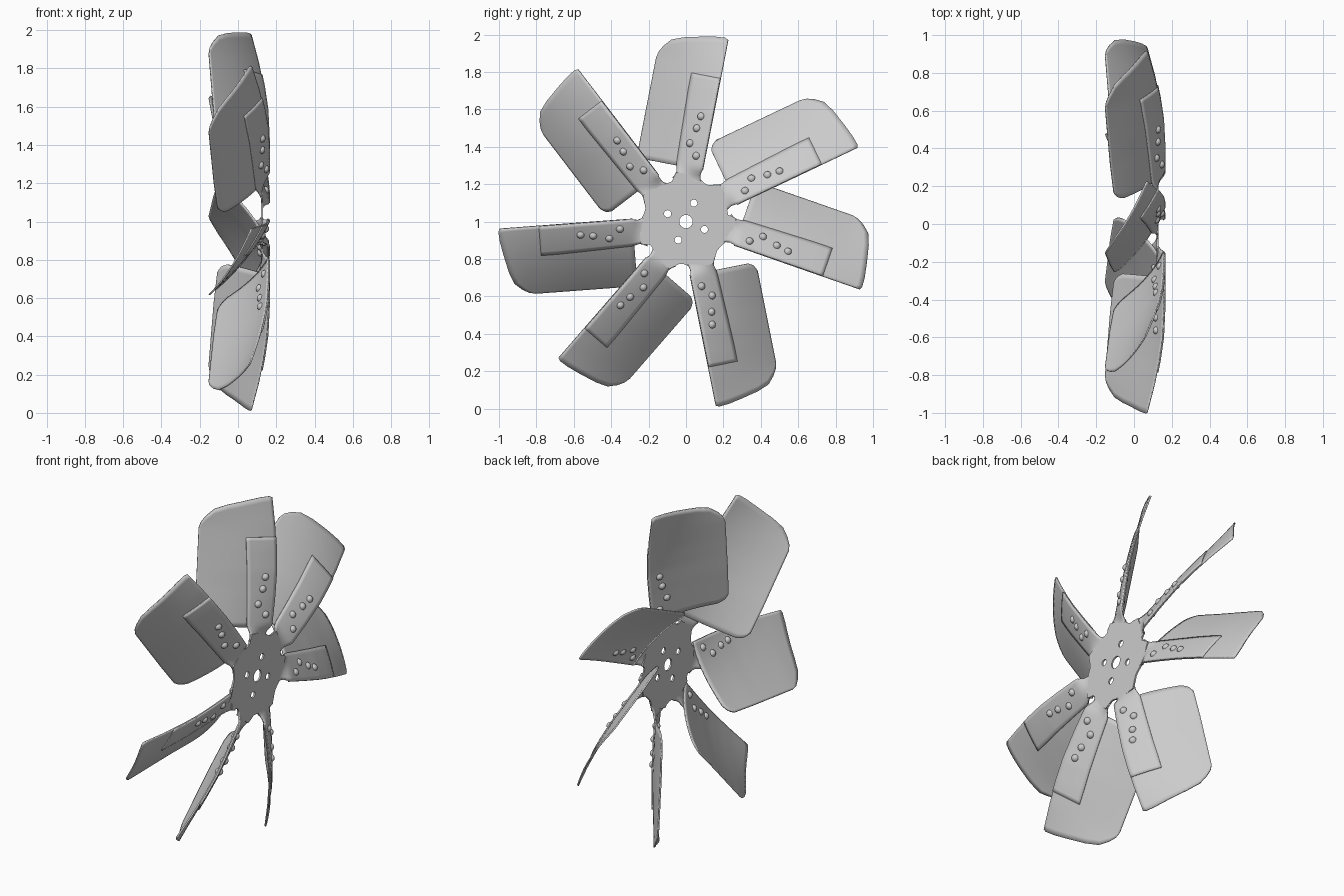
import bpy, bmesh, math
from mathutils import Matrix, Vector

if "Cube" in bpy.data.objects:
    bpy.data.objects.remove(bpy.data.objects["Cube"])

AXIS_Z = 1.0
HUB_X = 0.125
ANGLES = [79.0, 127.4, 184.3, 229.0, 281.3, 340.8, 385.4]   # uneven blade spacing


def interp(x, pts):
    for (a, p), (b, q) in zip(pts, pts[1:]):
        if x <= b:
            return p + (q - p) * max(0, (x - a) / (b - a))
    return pts[-1][1]


# Pitched, cambered blade surface: u is radial, v runs across the blade
LEAD = [(.28, .158), (.45, .157), (.6, .15), (.72, .133), (.85, .107), (1.0, .068)]
TRAIL = [(.28, -.10), (.5, -.125), (.85, -.153), (1.0, -.153)]
V0, V1 = -.036, .322


def surf(u, v):
    t = (v - V0) / (V1 - V0)
    a, b = interp(u, LEAD), interp(u, TRAIL)
    return a + (b - a) * t + interp(u, [(.3, .034), (1, .018)]) * 4 * t * (1 - t)


def normal(u, v):
    e = .004
    du = (surf(u + e, v) - surf(u - e, v)) / (2 * e)
    dv = (surf(u, v + e) - surf(u, v - e)) / (2 * e)
    return Vector((1, -du, -dv)).normalized()


def sheet(name, rows):
    """Grid of points turned into a thin smooth plate."""
    bm = bmesh.new()
    grid = [[bm.verts.new(p) for p in r] for r in rows]
    for r, s in zip(grid, grid[1:]):
        for i in range(len(r) - 1):
            bm.faces.new((r[i], r[i + 1], s[i + 1], s[i]))
    bmesh.ops.recalc_face_normals(bm, faces=bm.faces)
    me = bpy.data.meshes.new(name)
    bm.to_mesh(me)
    bm.free()
    return me


def place(me, name, angle, thick=0):
    ob = bpy.data.objects.new(name, me)
    bpy.context.collection.objects.link(ob)
    ob.location.z = AXIS_Z
    ob.rotation_euler.x = math.radians(angle)
    if thick:
        m = ob.modifiers.new("thickness", 'SOLIDIFY')
        m.thickness, m.offset = thick, 0
    return ob


# Blade: rounded trailing corners come from the inner and outer radius profiles
TIP = [(V0, .997), (-.02, 1.004), (.03, 1.0), (.1, .987), (.2, .964), (.26, .94),
       (.295, .9), (.314, .865), (V1, .83)]
ROOT = [(V0, .285), (.285, .285), (.31, .305), (V1, .335)]
vs = [V0, -.02, 0, .03, .065, .1, .135, .17, .2, .23, .26, .28, .295, .306, .314, V1]
rows = []
for v in vs:
    a, b = interp(v, ROOT), interp(v, TIP)
    us = [a + (b - a) * i / 24 for i in range(25)]
    rows.append([(surf(u, v), u, v) for u in us])
blade_mesh = sheet("blade", rows)

# Arm: neck twists from the flat hub into the blade pitch, then overlaps the blade
rows = []
for i in range(29):
    u = .215 + (.785 - .215) * i / 28
    k = min(1, max(0, (u - .225) / .075))
    k = k * k * (3 - 2 * k)
    lo = interp(u, [(.2, -.05), (.25, -.028), (.3, -.036), (1, -.036)])
    hi = interp(u, [(.2, .125), (.25, .098), (.3, .105), (.7, .118), (.785, .118)])
    row = []
    for j in range(9):
        v = lo + (hi - lo) * j / 8
        p = Vector((surf(max(u, .28), v), u, v)) + normal(max(u, .3), v) * .006 * k
        p.x = HUB_X + (p.x - HUB_X) * k
        row.append(p)
    rows.append(row)
arm_mesh = sheet("arm", rows)

# Rivets that show on both faces of the blade
bm = bmesh.new()
for u, v in [(.355, .01), (.415, .055), (.5, .035), (.567, .025)]:
    n = normal(u, v)
    mat = Matrix.Translation(Vector((surf(u, v), u, v)) + n * .003) \
        @ n.to_track_quat('Z', 'Y').to_matrix().to_4x4()
    bmesh.ops.create_uvsphere(bm, u_segments=12, v_segments=8, radius=.022, matrix=mat)
rivet_mesh = bpy.data.meshes.new("rivets")
bm.to_mesh(rivet_mesh)
bm.free()

parts = []
for n, ang in enumerate(ANGLES, 1):
    parts.append(place(blade_mesh, f"blade_{n}", ang, .008))
    parts.append(place(arm_mesh, f"arm_{n}", ang, .008))
    parts.append(place(rivet_mesh, f"rivets_{n}", ang))

# Hub plate: filled outline with a centre hole and four bolt holes
outline = []
for i, ang in enumerate(ANGLES):
    a = math.radians(ang)
    for u, v in [(.235, -.035), (.25, -.028), (.25, .098), (.235, .105)]:
        outline.append((u * math.cos(a) - v * math.sin(a), u * math.sin(a) + v * math.cos(a)))
    nxt = ANGLES[(i + 1) % 7]
    if nxt < ang:
        nxt += 360
    mid = math.radians((ang + nxt) / 2 + 9)
    for d in (-.05, .05):
        outline.append((.228 * math.cos(mid + d), .228 * math.sin(mid + d)))


def circle(cy, cz, r, n=16):
    return [(cy + r * math.cos(math.tau * i / n), cz + r * math.sin(math.tau * i / n))
            for i in range(n)]


loops = [outline, circle(0, 0, .036)]
for k in range(4):
    a = math.radians(67 + 90 * k)
    loops.append(circle(.107 * math.cos(a), .107 * math.sin(a), .019))
cu = bpy.data.curves.new("hub_plate", 'CURVE')
cu.dimensions, cu.fill_mode, cu.extrude = '2D', 'BOTH', .005
for pts in loops:
    sp = cu.splines.new('POLY')
    sp.points.add(len(pts) - 1)
    for p, (y, z) in zip(sp.points, pts):
        p.co = (y, z, 0, 1)
    sp.use_cyclic_u = True
hub = bpy.data.objects.new("hub_plate", cu)
bpy.context.collection.objects.link(hub)
# curve plane (x, y) becomes world (y, z)
hub.matrix_world = Matrix(((0, 0, 1, HUB_X), (1, 0, 0, 0), (0, 1, 0, AXIS_Z), (0, 0, 0, 1)))
bpy.ops.object.select_all(action='DESELECT')
hub.select_set(True)
bpy.context.view_layer.objects.active = hub
bpy.ops.object.convert(target='MESH')

# Smooth shading with sharp plate edges
for ob in parts:
    ob.select_set(True)
bpy.ops.object.shade_smooth_by_angle(angle=math.radians(35))
